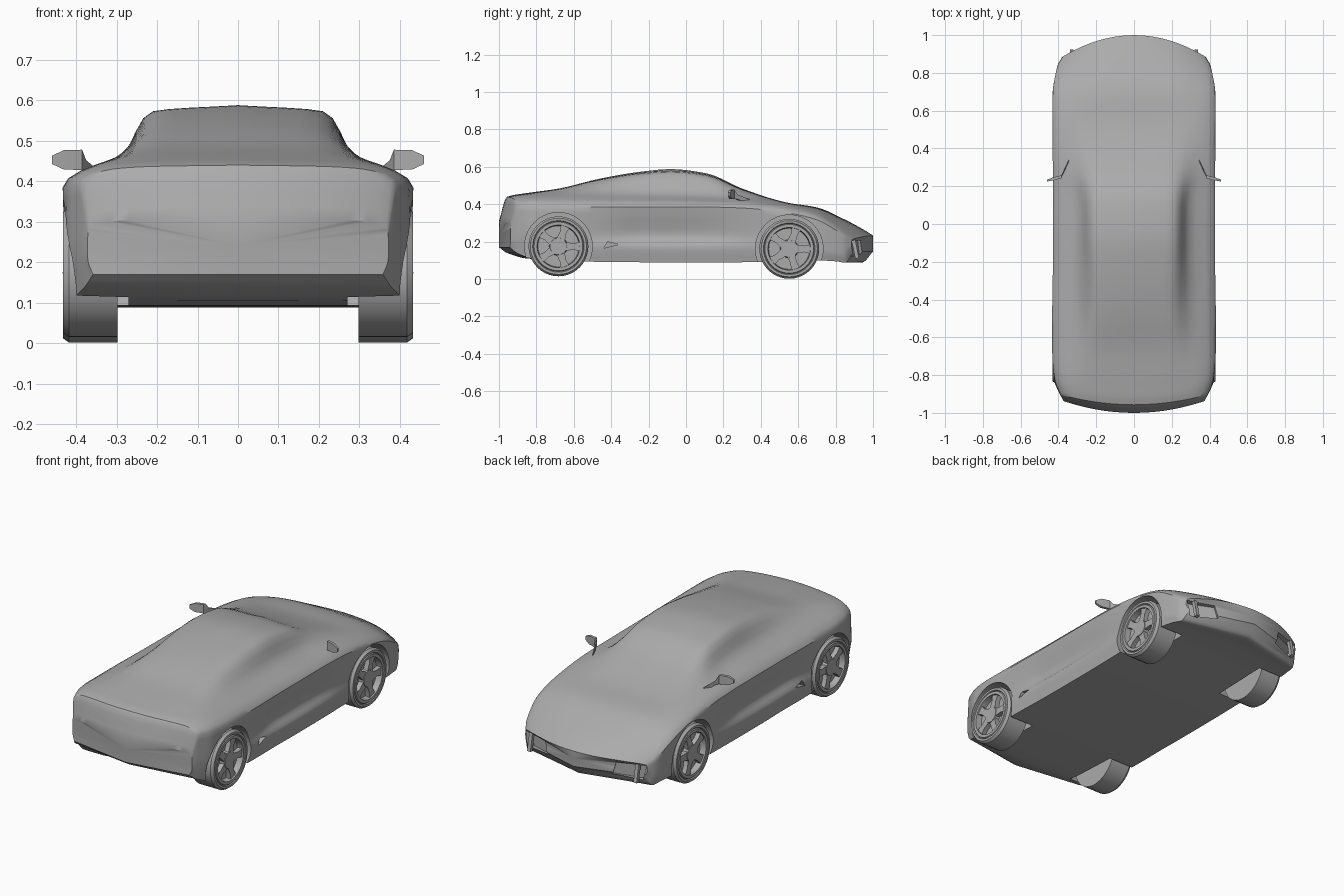
import bpy, bmesh, math
from mathutils import Matrix, Vector

cube = bpy.data.objects.get("Cube")
if cube:
    bpy.data.objects.remove(cube, do_unlink=True)

grey = bpy.data.materials.new("plain grey")
grey.use_nodes = True
COLOUR = (0.41, 0.41, 0.41, 1)
grey.diffuse_color = COLOUR
grey.node_tree.nodes["Principled BSDF"].inputs["Base Color"].default_value = COLOUR


def make(name, bm, angle=35):
    """Turn a bmesh into a named grey object with smooth shading by angle."""
    bmesh.ops.recalc_face_normals(bm, faces=bm.faces)
    mesh = bpy.data.meshes.new(name)
    bm.to_mesh(mesh)
    bm.free()
    ob = bpy.data.objects.new(name, mesh)
    bpy.context.collection.objects.link(ob)
    mesh.materials.append(grey)
    activate(ob)
    bpy.ops.object.shade_smooth_by_angle(angle=math.radians(angle))
    return ob


def activate(ob):
    bpy.ops.object.select_all(action='DESELECT')
    ob.select_set(True)
    bpy.context.view_layer.objects.active = ob


def curve_through(ts, vs, t):
    """Smooth value at t through the points, without overshoot."""
    d = [(vs[i + 1] - vs[i]) / (ts[i + 1] - ts[i]) for i in range(len(ts) - 1)]
    m = [d[0]] + [2 * a * b / (a + b) if a * b > 0 else 0 for a, b in zip(d, d[1:])] + [d[-1]]
    i = max(k for k in range(len(d)) if k == 0 or t >= ts[k])
    h = ts[i + 1] - ts[i]
    s = (t - ts[i]) / h
    return (vs[i] * (1 + 2 * s) * (1 - s) ** 2 + vs[i + 1] * s * s * (3 - 2 * s)
            + h * (m[i] * s * (1 - s) ** 2 - m[i + 1] * s * s * (1 - s)))


def loft(bm, rings):
    """Skin closed rings of points and close both ends with fans."""
    rows = [[bm.verts.new(p) for p in ring] for ring in rings]
    n = len(rows[0])
    for a, b in zip(rows, rows[1:]):
        for i in range(n):
            bm.faces.new((a[i], a[(i + 1) % n], b[(i + 1) % n], b[i]))
    for row in (rows[0], rows[-1]):
        zs = [v.co.z for v in row]
        hub = bm.verts.new((0, row[0].co.y, (max(zs) + min(zs)) / 2))
        for i in range(n):
            bm.faces.new((row[i], row[(i + 1) % n], hub))


def prism(bm, outline, depth, matrix):
    """Extrude a flat outline along its local z and place it."""
    low = [bm.verts.new(matrix @ Vector((x, y, 0))) for x, y in outline]
    high = [bm.verts.new(matrix @ Vector((x, y, depth))) for x, y in outline]
    bm.faces.new(low)
    bm.faces.new(high)
    n = len(low)
    for i in range(n):
        bm.faces.new((low[i], low[(i + 1) % n], high[(i + 1) % n], high[i]))


# Body stations: y, top, roof edge x and z, waist x and z, half width, shoulder z, door x, floor
STATIONS = [
    (-1, .31, .2, .307, .32, .3, .37, .28, .372, .17),
    (-.957, .44, .2, .437, .31, .43, .39, .39, .392, .14),
    (-.85, .46, .2, .457, .32, .445, .42, .39, .425, .11),
    (-.68, .484, .19, .482, .31, .455, .433, .385, .43, .1),
    (-.46, .537, .19, .53, .3, .46, .433, .385, .42, .092),
    (-.25, .573, .2, .562, .295, .46, .43, .385, .4, .09),
    (-.08, .588, .21, .573, .29, .46, .43, .385, .4, .088),
    (.11, .565, .21, .553, .295, .45, .43, .385, .405, .088),
    (.3, .484, .2, .478, .32, .435, .43, .38, .42, .09),
    (.535, .41, .2, .409, .33, .4, .432, .355, .43, .095),
    (.7, .383, .2, .38, .33, .365, .43, .32, .43, .1),
    (.85, .318, .2, .315, .32, .3, .415, .265, .415, .095),
    (.94, .27, .2, .267, .31, .256, .4, .23, .402, .088),
    (1, .233, .2, .23, .29, .224, .375, .21, .38, .147),
]
COLUMNS = list(zip(*STATIONS))


def section(y):
    top, rx, rz, wx, wz, w, sz, door, floor = [curve_through(COLUMNS[0], c, y) for c in COLUMNS[1:]]
    mix = lambda f: sz + (floor - sz) * f
    keys = [(0, top), (rx, rz), (wx, wz), (w, sz), (door, mix(.5)), (w, mix(.72)), (w - .012, floor)]
    idx = list(range(len(keys)))
    half = []
    for k in range(4 * (len(keys) - 1) + 1):
        half.append([curve_through(idx, c, k / 4) for c in zip(*keys)])
    half.append([0, floor])
    ring = half + [[-x, z] for x, z in reversed(half[1:-1])]
    # Bow the nose and tail in plan
    bow = max(0, (abs(y) - .6) / .4) ** 2 * (.8 if y > 0 else -.45)
    return [(x, y - bow * x * x, z) for x, z in ring]


ys = []
for a, b in zip(COLUMNS[0], COLUMNS[0][1:]):
    ys += [a + (b - a) * k / 5 for k in range(5)]
bm = bmesh.new()
loft(bm, [section(y) for y in ys + [1]])
body = make("body", bm)

# Cut the wheel arches, nose vents and door intakes
AXLES = {"rear": (-.682, .175), "front": (.552, .162)}
bm = bmesh.new()
for side in (-1, 1):
    for y, z in AXLES.values():
        bmesh.ops.create_cone(bm, cap_ends=True, segments=40, radius1=.181, radius2=.181, depth=.3,
                              matrix=Matrix.Translation((side * .42, y, z)) @ Matrix.Rotation(math.pi / 2, 4, 'Y'))
    vent = Matrix.Translation((side * .285, .93, .17)) @ Matrix.Rotation(-side * .42, 4, 'Z')
    prism(bm, [(-.08, -.035), (.08, -.05), (.1, .035), (-.06, .035)] if side > 0 else
          [(.08, -.035), (-.08, -.05), (-.1, .035), (.06, .035)], .12,
          vent @ Matrix.Rotation(math.pi / 2, 4, 'X') @ Matrix.Translation((0, 0, -.08)))
    prism(bm, [(-.44, .165), (-.42, .2), (-.36, .185)], .06,
          Matrix.Translation((side * .43 - .03, 0, 0)) @ Matrix(((0, 0, 1, 0), (1, 0, 0, 0), (0, 1, 0, 0), (0, 0, 0, 1))))
cutter = make("arch_cutter", bm)
cutter.hide_render = True
cut = body.modifiers.new("openings", 'BOOLEAN')
cut.operation = 'DIFFERENCE'
cut.solver = 'EXACT'
cut.object = cutter
activate(body)
bpy.ops.object.modifier_apply(modifier=cut.name)
bpy.data.objects.remove(cutter, do_unlink=True)
bpy.ops.object.shade_smooth_by_angle(angle=math.radians(35))


def wheel(name, side, y, z):
    """Tyre turned around the axle, with a dished rim and five tapered spokes."""
    bm = bmesh.new()
    profile = [(0, 0), (0, .16), (.12, .16), (.134, .15), (.134, .138), (.128, .134),
               (.134, .13), (.134, .114), (.1, .11), (.1, 0)]
    verts = [bm.verts.new((r, 0, x)) for x, r in profile]
    edges = [bm.edges.new(pair) for pair in zip(verts, verts[1:])]
    bmesh.ops.spin(bm, geom=verts + edges, cent=(0, 0, 0), axis=(0, 0, 1),
                   angle=math.tau, steps=40, use_duplicate=False)
    bmesh.ops.remove_doubles(bm, verts=bm.verts, dist=.0001)
    for k in range(5):
        turn = Matrix.Rotation(math.tau * k / 5 + .3, 4, 'Z') @ Matrix.Translation((0, 0, .1))
        prism(bm, [(.03, -.024), (.08, -.017), (.118, -.026), (.118, .026), (.08, .017), (.03, .024)], .026, turn)
    bmesh.ops.create_cone(bm, cap_ends=True, segments=20, radius1=.05, radius2=.045, depth=.03,
                          matrix=Matrix.Translation((0, 0, .114)))
    bm.transform(Matrix.Translation((side * .298, y, z)) @ Matrix.Rotation(side * math.pi / 2, 4, 'Y'))
    make(name, bm)


for side, label in ((1, "left"), (-1, "right")):
    for axle, (y, z) in AXLES.items():
        wheel(f"{axle}_{label}_wheel", side, y, z)

    # Mirror: swept stalk carrying a thin angled head
    bm = bmesh.new()
    stations = [((.345, .335, .415), .012, .004), ((.375, .27, .44), .012, .006),
                ((.385, .25, .453), .025, .008), ((.43, .238, .453), .024, .008), ((.46, .23, .453), .01, .005)]
    rows = []
    for (x, y, z), tall, thick in stations:
        rows.append([bm.verts.new((side * x, y + dy * thick, z + dz * tall))
                     for dy, dz in ((-1, -1), (1, -1), (1, 1), (-1, 1))])
    for a, b in zip(rows, rows[1:]):
        for i in range(4):
            bm.faces.new((a[i], a[i - 1], b[i - 1], b[i]))
    bm.faces.new(rows[0])
    bm.faces.new(rows[-1])
    make(f"{label}_mirror", bm, 20)

    # Small strut standing inside the nose vent
    bm = bmesh.new()
    bmesh.ops.create_cube(bm, size=1, matrix=Matrix.Translation((side * .33, .905, .16))
                          @ Matrix.Rotation(.2, 4, 'X') @ Matrix.Diagonal((.02, .02, .1, 1)))
    make(f"{label}_vent_strut", bm)
